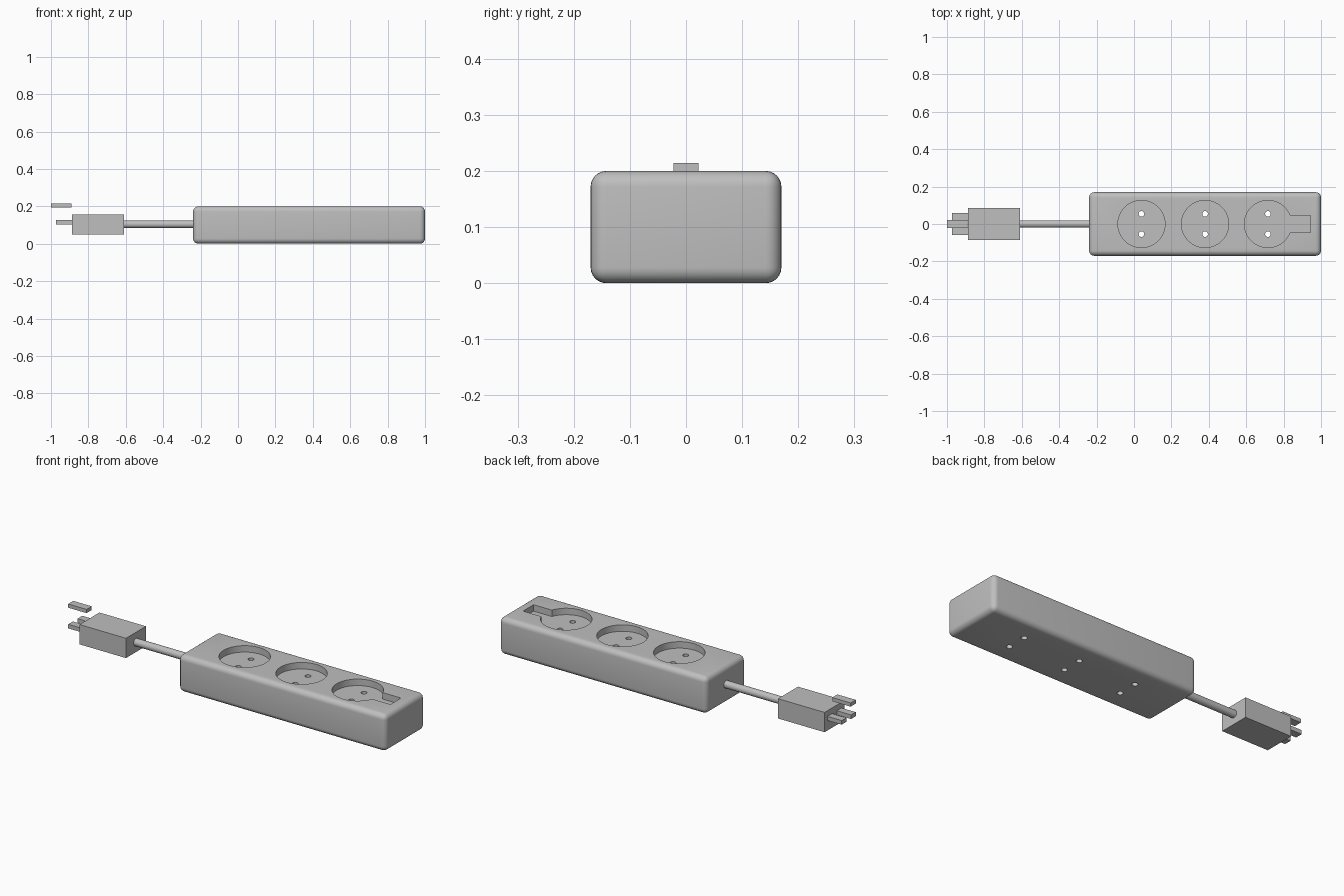
import bpy
import math

cube = bpy.data.objects.get("Cube")
if cube:
    bpy.data.objects.remove(cube, do_unlink=True)

# One plain grey plastic
grey = bpy.data.materials.new("grey_plastic")
grey.use_nodes = True
colour = (0.52, 0.52, 0.52, 1)
grey.diffuse_color = colour
grey.node_tree.nodes["Principled BSDF"].inputs["Base Color"].default_value = colour


def finish(name):
    ob = bpy.context.object
    ob.name = name
    ob.data.materials.append(grey)
    return ob


def box(name, x, y, z):
    """Box from (min, max) pairs."""
    bpy.ops.mesh.primitive_cube_add(size=1, location=[sum(p) / 2 for p in (x, y, z)])
    ob = finish(name)
    ob.scale = [p[1] - p[0] for p in (x, y, z)]
    bpy.ops.object.transform_apply(location=False, rotation=False, scale=True)
    return ob


def cylinder(name, radius, depth, location, sides, rotation=(0, 0, 0)):
    bpy.ops.mesh.primitive_cylinder_add(vertices=sides, radius=radius, depth=depth,
                                        location=location, rotation=rotation)
    return finish(name)


def apply_modifier(ob, mod):
    bpy.context.view_layer.objects.active = ob
    bpy.ops.object.modifier_apply(modifier=mod.name)


def cut(ob, cutter):
    mod = ob.modifiers.new("cut", "BOOLEAN")
    mod.operation = "DIFFERENCE"
    mod.solver = "EXACT"
    mod.object = cutter
    apply_modifier(ob, mod)
    bpy.data.objects.remove(cutter, do_unlink=True)


def smooth(ob):
    bpy.ops.object.select_all(action="DESELECT")
    ob.select_set(True)
    bpy.context.view_layer.objects.active = ob
    bpy.ops.object.shade_smooth_by_angle(angle=math.radians(30))


# Rounded housing
top, floor = 0.2, 0.165
housing = box("housing", (-0.24, 1), (-0.17, 0.17), (0, top))
bevel = housing.modifiers.new("rounding", "BEVEL")
bevel.width = 0.028
bevel.segments = 6
apply_modifier(housing, bevel)

# Round socket wells, each with two contact holes right through
for x in (0.04, 0.38, 0.716):
    cut(housing, cylinder("well_cutter", 0.126, 0.2, (x, 0, floor + 0.1), 64))
    for side in (-1, 1):
        cut(housing, cylinder("hole_cutter", 0.015, 1, (x, side * 0.054, 0.1), 24))

# Switch recess opening into the last well
cut(housing, box("recess_cutter", (0.8, 0.943), (-0.045, 0.045), (floor, 0.3)))
smooth(housing)

# Cable
cable = cylinder("cable", 0.02, 0.39, (-0.425, 0, 0.104), 32, (0, math.pi / 2, 0))
smooth(cable)

# Plug with two flat prongs and a separate upper one
box("plug", (-0.888, -0.61), (-0.085, 0.085), (0.05, 0.157))
for name, side in (("left_prong", -1), ("right_prong", 1)):
    y = sorted((side * 0.02, side * 0.06))
    box(name, (-0.973, -0.88), y, (0.104, 0.126))
box("upper_prong", (-1, -0.89), (-0.022, 0.022), (0.194, 0.214))
